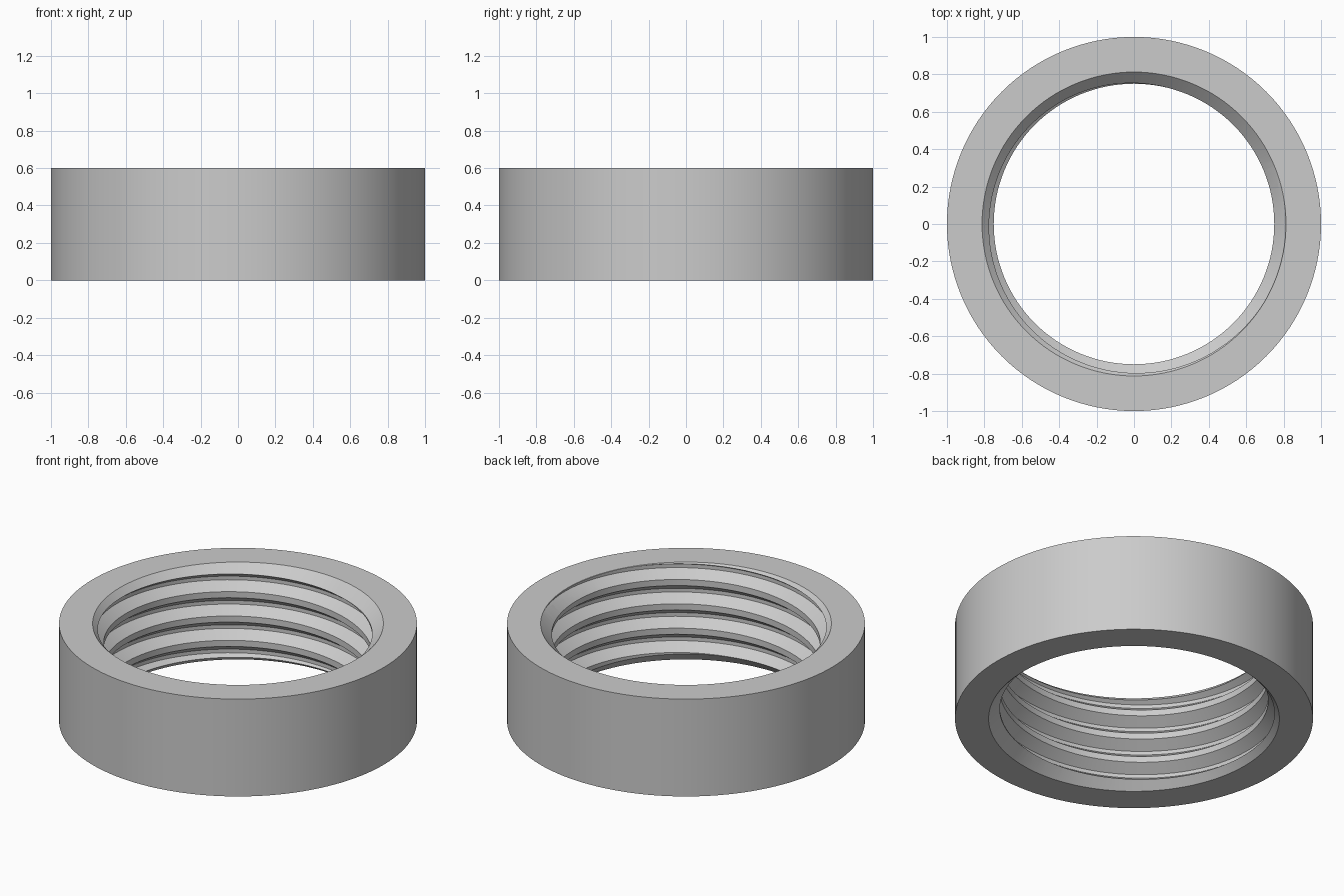
import bpy, bmesh
from math import cos, sin, tau, radians

if "Cube" in bpy.data.objects:
    bpy.data.objects.remove(bpy.data.objects["Cube"], do_unlink=True)

SEG = 128
HEIGHT, OUTER = 0.6, 1.0
CREST_R, ROOT_R, RIM_R = 0.75, 0.811, 0.8125
PITCH = 0.15

steel = bpy.data.materials.new("plain_grey_metal")
steel.use_nodes = True
steel.diffuse_color = (0.6, 0.6, 0.6, 1)
steel.node_tree.nodes["Principled BSDF"].inputs["Base Color"].default_value = (0.6, 0.6, 0.6, 1)


def make_object(name, bm):
    bmesh.ops.recalc_face_normals(bm, faces=bm.faces)
    mesh = bpy.data.meshes.new(name)
    bm.to_mesh(mesh)
    bm.free()
    mesh.materials.append(steel)
    obj = bpy.data.objects.new(name, mesh)
    bpy.context.collection.objects.link(obj)
    return obj


def frustum(name, r_low, z_low, r_high, z_high):
    bm = bmesh.new()
    loops = [[bm.verts.new((r * cos(tau * i / SEG), r * sin(tau * i / SEG), z)) for i in range(SEG)]
             for r, z in ((r_low, z_low), (r_high, z_high))]
    for i in range(SEG):
        j = (i + 1) % SEG
        bm.faces.new((loops[0][i], loops[0][j], loops[1][j], loops[1][i]))
    for loop in loops:
        bm.faces.new(loop)
    return make_object(name, bm)


def threaded_core(name):
    # One pitch of the profile: root flat, flank, crest flat, flank
    root, crest = 0.075 * PITCH, 0.125 * PITCH
    mid = PITCH / 2
    pitch_profile = [(ROOT_R, -root), (ROOT_R, root),
                     (CREST_R, mid - crest), (CREST_R, mid + crest)]
    profile = [(r, z + k * PITCH) for k in range(-3, 7) for r, z in pitch_profile]
    bm = bmesh.new()
    columns = []
    for i in range(SEG + 1):
        a = tau * i / SEG
        columns.append([bm.verts.new((r * cos(a), r * sin(a), z + PITCH * i / SEG))
                        for r, z in profile])
    for left, right in zip(columns, columns[1:]):
        for j in range(len(profile) - 1):
            bm.faces.new((left[j], right[j], right[j + 1], left[j + 1]))
    # The last column meets the first one a full pitch higher
    bmesh.ops.remove_doubles(bm, verts=bm.verts, dist=0.0001)
    # Trim the ragged ends flat and cap them beyond the ring
    for z, up in ((-0.11, -1), (HEIGHT + 0.11, 1)):
        geom = bm.verts[:] + bm.edges[:] + bm.faces[:]
        cut = bmesh.ops.bisect_plane(bm, geom=geom, plane_co=(0, 0, z),
                                     plane_no=(0, 0, up), clear_outer=True)
        edges = [e for e in cut["geom_cut"] if isinstance(e, bmesh.types.BMEdge)]
        bmesh.ops.edgeloop_fill(bm, edges=edges)
    return make_object(name, bm)


# Outer body, then the threaded bore and the two lead-in chamfers
ring = frustum("threaded_ring", OUTER, 0, OUTER, HEIGHT)
deep, over = 0.08, 0.05
cutters = [
    threaded_core("thread_cutter"),
    frustum("top_chamfer_cutter", RIM_R - deep, HEIGHT - deep, RIM_R + over, HEIGHT + over),
    frustum("bottom_chamfer_cutter", RIM_R + over, -over, RIM_R - deep, deep),
]

bpy.ops.object.select_all(action="DESELECT")
ring.select_set(True)
bpy.context.view_layer.objects.active = ring
for cutter in cutters:
    cutter.hide_render = True
    mod = ring.modifiers.new(cutter.name, "BOOLEAN")
    mod.operation = "DIFFERENCE"
    mod.solver = "EXACT"
    mod.object = cutter
    bpy.ops.object.modifier_apply(modifier=mod.name)
    bpy.data.objects.remove(cutter, do_unlink=True)

bpy.ops.object.shade_smooth_by_angle(angle=radians(20))
